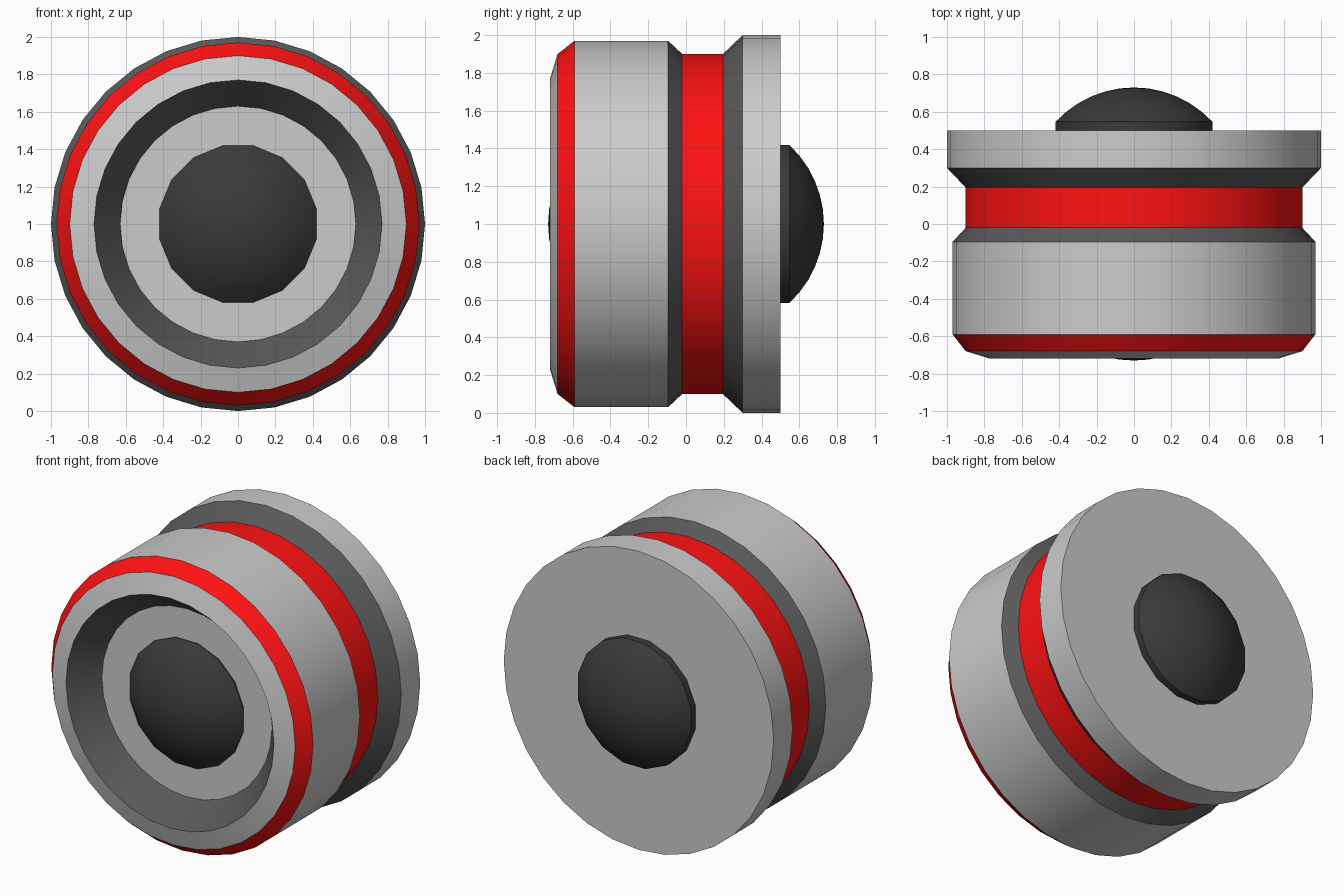
import bpy, bmesh, math

if "Cube" in bpy.data.objects:
    bpy.data.objects.remove(bpy.data.objects["Cube"])


def material(name, rgb):
    m = bpy.data.materials.new(name)
    m.diffuse_color = (*rgb, 1)
    m.use_nodes = True
    m.node_tree.nodes["Principled BSDF"].inputs["Base Color"].default_value = m.diffuse_color
    return m


GREY = material("light_grey", (0.8, 0.8, 0.8))
DARK = material("dark_grey", (0.1, 0.1, 0.1))
RED = material("red", (1.0, 0.006, 0.006))
BLACK = material("black_cap", (0.042, 0.042, 0.042))


def lathe(name, profile, sides, mats, bands=None, offset=0.0):
    """Revolve (radius, y) points about the y axis at z = 1, capping both ends."""
    bm = bmesh.new()
    rings = []
    for r, y in profile:
        angles = [2 * math.pi * (i + offset) / sides for i in range(sides)]
        rings.append([bm.verts.new((r * math.cos(a), y, 1 + r * math.sin(a))) for a in angles])
    for k, (a, b) in enumerate(zip(rings, rings[1:])):
        for i in range(sides):
            j = (i + 1) % sides
            f = bm.faces.new((a[i], a[j], b[j], b[i]))
            f.material_index = bands[k] if bands else 0
    for (r, _), ring in ((profile[0], rings[0]), (profile[-1], rings[-1])):
        if r > 0:
            bm.faces.new(ring)
    bmesh.ops.remove_doubles(bm, verts=bm.verts[:], dist=1e-5)
    bmesh.ops.recalc_face_normals(bm, faces=bm.faces[:])
    me = bpy.data.meshes.new(name)
    bm.to_mesh(me)
    bm.free()
    for m in mats:
        me.materials.append(m)
    ob = bpy.data.objects.new(name, me)
    bpy.context.collection.objects.link(ob)
    bpy.ops.object.select_all(action='DESELECT')
    ob.select_set(True)
    bpy.context.view_layer.objects.active = ob
    bpy.ops.object.shade_smooth_by_angle(angle=math.radians(30))
    return ob


# Wheel body: recessed front floor, rim, red chamfer, drum, groove, back flange
body = [(0.63, -0.54), (0.77, -0.72), (0.90, -0.68), (0.97, -0.59), (0.97, -0.095),
        (0.90, -0.02), (0.90, 0.195), (1.0, 0.30), (1.0, 0.50)]
lathe("wheel_body", body, 32, [GREY, DARK, RED], [1, 0, 2, 0, 1, 2, 1, 0])

# Domed hub caps on both ends: short rim, then a spherical cap
R, BASE, TIP, STEPS = 0.427, 0.547, 0.73, 6
h = TIP - BASE
ball = (R * R + h * h) / (2 * h)
half = math.asin(R / ball)
for name, side in (("front_hub_cap", -1), ("back_hub_cap", 1)):
    cap = [(R, side * 0.48)]
    for k in range(STEPS + 1):
        t = half * (1 - k / STEPS)
        cap.append((ball * math.sin(t), side * (TIP - ball + ball * math.cos(t))))
    lathe(name, cap, 16, [BLACK], offset=0.5)
